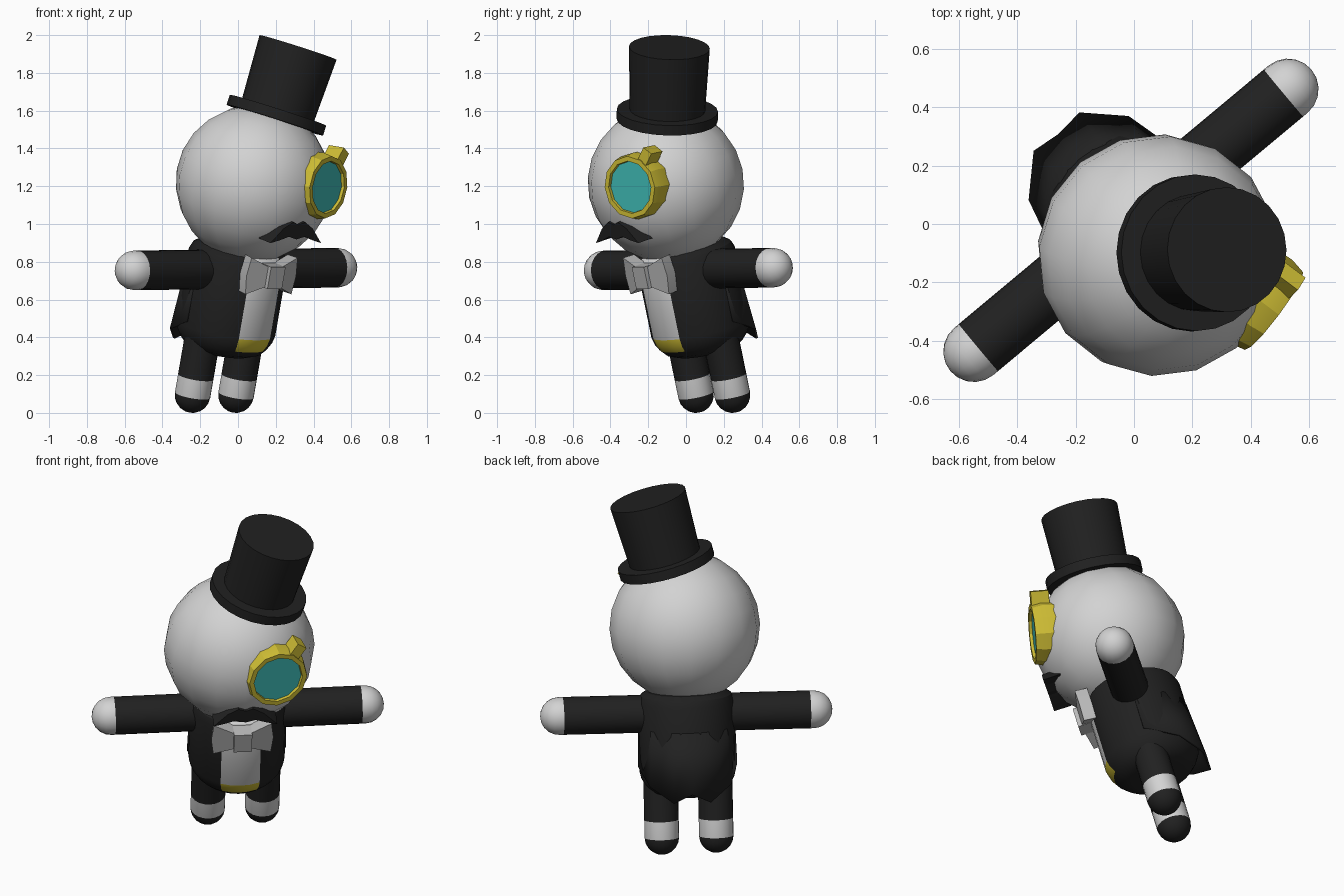
import bpy, bmesh, math
from mathutils import Matrix, Vector

if "Cube" in bpy.data.objects:
    bpy.data.objects.remove(bpy.data.objects["Cube"])

T, R, rad = Matrix.Translation, Matrix.Rotation, math.radians


def material(name, rgb):
    m = bpy.data.materials.new(name)
    m.diffuse_color = (*rgb, 1)
    m.use_nodes = True
    m.node_tree.nodes["Principled BSDF"].inputs["Base Color"].default_value = m.diffuse_color
    return m


BLACK = material("coat black", (0.015, 0.015, 0.015))
WHITE = material("soft white", (0.65, 0.65, 0.65))
GREY = material("tie grey", (0.48, 0.48, 0.48))
GOLD = material("gold", (0.62, 0.51, 0.035))
TEAL = material("lens teal", (0.05, 0.5, 0.47))

# Whole figure is turned and leans forward; local z = 0 is the centre of the feet
LEAN = R(rad(40), 4, 'Z') @ T((0, 0.195, 0.095)) @ R(rad(15), 4, 'X')


def finish(bm, name, mats, matrix):
    bmesh.ops.remove_doubles(bm, verts=bm.verts, dist=1e-5)
    bmesh.ops.recalc_face_normals(bm, faces=bm.faces)
    me = bpy.data.meshes.new(name)
    bm.to_mesh(me)
    bm.free()
    for m in mats:
        me.materials.append(m)
    ob = bpy.data.objects.new(name, me)
    bpy.context.collection.objects.link(ob)
    ob.matrix_world = matrix
    return ob


def lathe(name, profile, segs, mats, matrix, rule=None):
    """Revolve (radius, height, material) points; angle 0 is the front (-y)."""
    bm = bmesh.new()
    rings = []
    for r, h, _ in profile:
        rings.append([bm.verts.new((r * math.sin(a), -r * math.cos(a), h))
                      for a in (2 * math.pi * i / segs for i in range(segs))])
    for k in range(len(rings) - 1):
        for i in range(segs):
            j = (i + 1) % segs
            f = bm.faces.new((rings[k][i], rings[k][j], rings[k + 1][j], rings[k + 1][i]))
            f.material_index = profile[k][2]
            if rule:
                f.material_index = rule(f.calc_center_median())
    return finish(bm, name, mats, matrix)


def dome(r, h, mat, steps=5):
    """Half circle profile from the lowest pole up to the equator."""
    return [(r * math.sin(a), h - r * math.cos(a), mat)
            for a in (math.pi / 2 * i / steps for i in range(steps + 1))]


def prism(name, pts, y0, y1, mat, matrix):
    """Extrude an x-z outline along y."""
    bm = bmesh.new()
    f = bm.faces.new([bm.verts.new((x, y0, z)) for x, z in pts])
    ext = bmesh.ops.extrude_face_region(bm, geom=[f])
    for v in ext["geom"]:
        if isinstance(v, bmesh.types.BMVert):
            v.co.y = y1
    return finish(bm, name, [mat], matrix)


# Body: coat with a shirt panel and a gold waistband at the front
def coat_rule(c):
    if c.y < 0 and abs(math.atan2(c.x, -c.y)) < rad(24) and c.z > 0.285:
        return 2 if c.z < 0.37 else 1
    return 0


body = [(0, .235, 0), (.15, .24, 0), (.205, .262, 0), (.235, .295, 0), (.255, .33, 0),
        (.265, .37, 0), (.265, .76, 0), (.25, .795, 0), (.22, .815, 0), (0, .83, 0)]
lathe("coat", body, 30, [BLACK, WHITE, GOLD], LEAN, coat_rule)

# Coat tails: flared strip round the back ending in two points
half = [(88, .40, .268), (50, .315, .286), (19.5, .235, .30)]
edge = [(-a, h, r) for a, h, r in half] + [(0, .281, .284)] + half[::-1]
bm = bmesh.new()
cols = []
for a, h, r in edge:
    s, c = math.sin(rad(a)), math.cos(rad(a))
    cols.append([bm.verts.new((q * s, q * c, z)) for q, z in ((.262, .62), (r, h))])
for p, q in zip(cols, cols[1:]):
    bm.faces.new((p[0], q[0], q[1], p[1]))
tails = finish(bm, "coat_tails", [BLACK], LEAN)
sol = tails.modifiers.new("thickness", 'SOLIDIFY')
sol.thickness, sol.offset = 0.012, 0

# Legs with shoes and spats, arms with gloves
leg = dome(.095, 0, 0)[:-1] + [(.095, 0, 1), (.095, .10, 0), (.095, .40, 0), (0, .40, 0)]
arm = dome(.105, -.70, 0)[:-1] + [(.105, -.70, 0), (.105, -.68, 1), (.105, 0, 1), (0, 0, 1)]
for side, s in (("left", -1), ("right", 1)):
    lathe(side + "_leg", leg, 20, [BLACK, WHITE], LEAN @ T((.15 * s, 0, 0)))
    lathe(side + "_arm", arm, 20, [WHITE, BLACK],
          LEAN @ T((0, 0, .69)) @ R(rad(-90 * s - 0.6), 4, 'Y'))

# Head
bm = bmesh.new()
bmesh.ops.create_uvsphere(bm, u_segments=16, v_segments=12, radius=.415)
finish(bm, "head", [WHITE], LEAN @ T((-.005, -.029, 1.167)))

# Top hat, tipped to one side
axis = Vector((.123, .012, .385))
hat = T((.195, -.1, 1.55)) @ Vector((0, 0, 1)).rotation_difference(axis).to_matrix().to_4x4()
lathe("top_hat", [(0, 0, 0), (.268, 0, 0), (.268, .055, 0), (.2, .056, 0), (.214, .404, 0), (0, .404, 0)],
      24, [BLACK], hat)

# Monocle: local z is the viewing direction, x runs sideways, y runs up
n = Vector((.8, -.6, -.13)).normalized()
x = Vector((.6, .8, 0))
y = n.cross(x)
mono = Matrix((x, y, n)).transposed().to_4x4()
mono.translation = (.475, -.295, 1.195)
lathe("monocle_rim", [(.135, -.03, 0), (.140, .005, 0), (.166, .005, 0), (.178, -.05, 0), (.172, -.14, 0),
                      (.135, -.14, 0), (.135, -.03, 0)], 12, [GOLD], mono)
lathe("monocle_lens", [(0, -.012, 0), (.139, -.012, 0), (.139, -.02, 0), (0, -.02, 0)], 12, [TEAL], mono)
bm = bmesh.new()
bmesh.ops.create_cube(bm, size=1, matrix=Matrix.Diagonal((.06, .09, .10, 1)))
finish(bm, "monocle_tab", [GOLD], mono @ R(rad(-34), 4, 'Z') @ T((0, .19, -.05)))

# Moustache
m = [(.04, .06), (.10, .025), (.175, -.055), (.115, -.04), (.055, -.02)]
outline = [(0, .045)] + m + [(0, -.035)] + [(-a, b) for a, b in m[::-1]]
prism("moustache", outline, -.44, -.34, BLACK, LEAN @ T((0, 0, 1.005)))

# Bow tie: two swept-back wings and a knot
wing = [(.03, .05), (.155, .10), (.168, .0), (.155, -.10), (.03, -.05)]
for side, s in (("left", -1), ("right", 1)):
    prism(side + "_bow", [(s * a, b) for a, b in wing], -.035, .035, GREY,
          LEAN @ T((0, -.285, .73)) @ R(rad(10 * s), 4, 'Z'))
prism("bow_knot", [(-.05, -.06), (.05, -.06), (.05, .06), (-.05, .06)], -.335, -.25, GREY,
      LEAN @ T((0, 0, .73)))

# Smooth round parts, keep corners sharp
bpy.ops.object.select_all(action='DESELECT')
for ob in bpy.data.objects:
    ob.select_set(True)
bpy.context.view_layer.objects.active = bpy.data.objects["head"]
bpy.ops.object.shade_smooth_by_angle(angle=rad(29))
